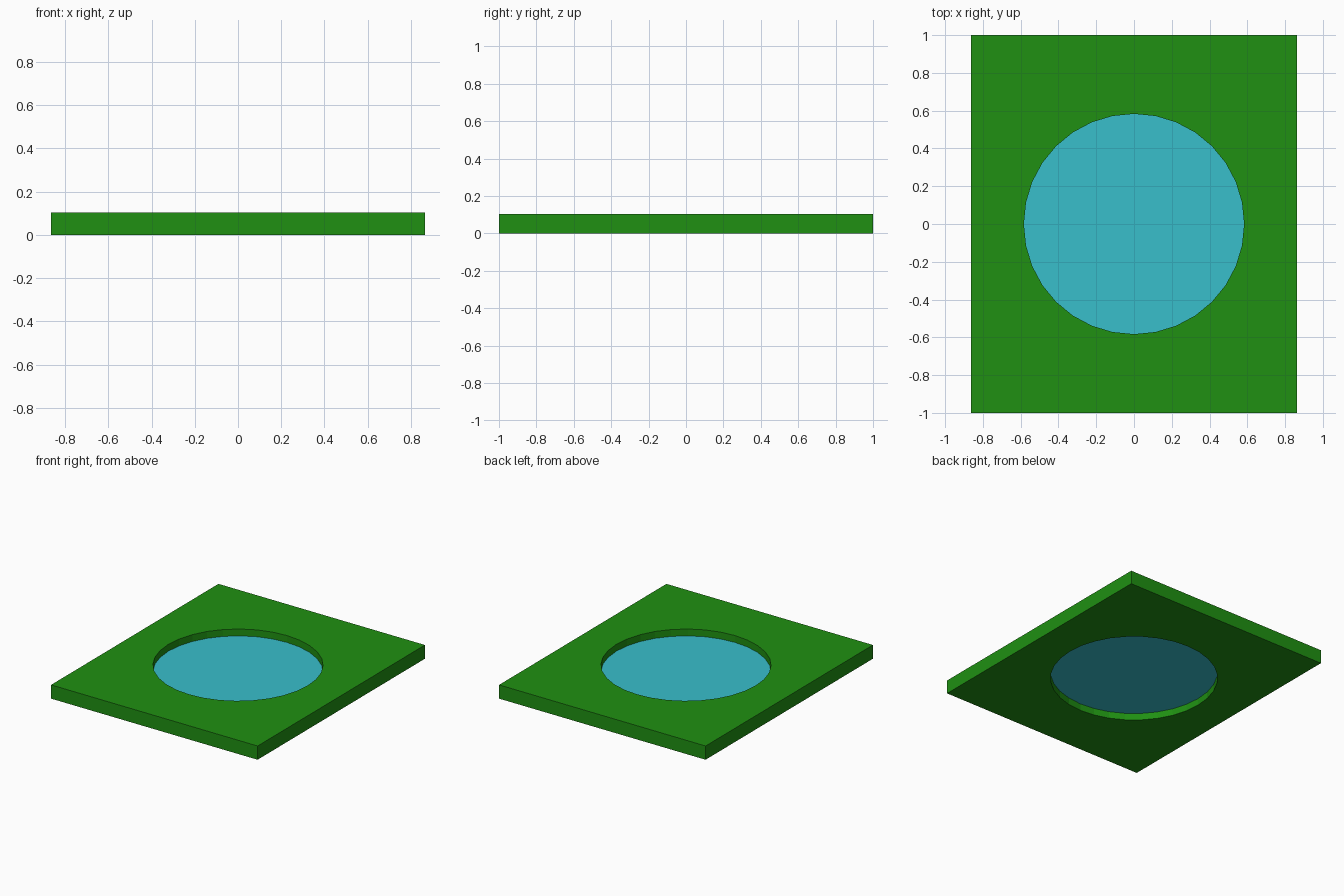
import bpy

if "Cube" in bpy.data.objects:
    bpy.data.objects.remove(bpy.data.objects["Cube"])

WIDTH, LENGTH, HEIGHT = 1.728, 2.0, 0.104
RADIUS, SIDES = 0.583, 32
MID = HEIGHT / 2


def paint(obj, name, color):
    mat = bpy.data.materials.new(name)
    mat.diffuse_color = color
    mat.use_nodes = True
    mat.node_tree.nodes["Principled BSDF"].inputs["Base Color"].default_value = mat.diffuse_color
    obj.data.materials.append(mat)


# Rectangular frame plate
bpy.ops.mesh.primitive_cube_add(size=1, location=(0, 0, MID))
frame = bpy.context.object
frame.name = "frame_plate"
frame.scale = (WIDTH, LENGTH, HEIGHT)
bpy.ops.object.transform_apply(location=False, rotation=False, scale=True)
paint(frame, "green", (0.014, 0.28, 0.006, 1))

# Round opening through the plate
bpy.ops.mesh.primitive_cylinder_add(vertices=SIDES, radius=RADIUS, depth=HEIGHT * 3,
                                    location=(0, 0, MID))
cutter = bpy.context.object
cutter.name = "opening_cutter"
cutter.hide_render = True
cutter.display_type = 'WIRE'
paint(cutter, "green_wall", (0.014, 0.28, 0.006, 1))
hole = frame.modifiers.new("opening", 'BOOLEAN')
hole.operation = 'DIFFERENCE'
hole.solver = 'EXACT'
hole.object = cutter

# Thin glass sheet halfway through the opening
bpy.ops.mesh.primitive_circle_add(vertices=SIDES, radius=RADIUS, fill_type='NGON',
                                  location=(0, 0, MID))
pane = bpy.context.object
pane.name = "glass_pane"
paint(pane, "cyan_glass", (0.04, 0.52, 0.6, 1))
